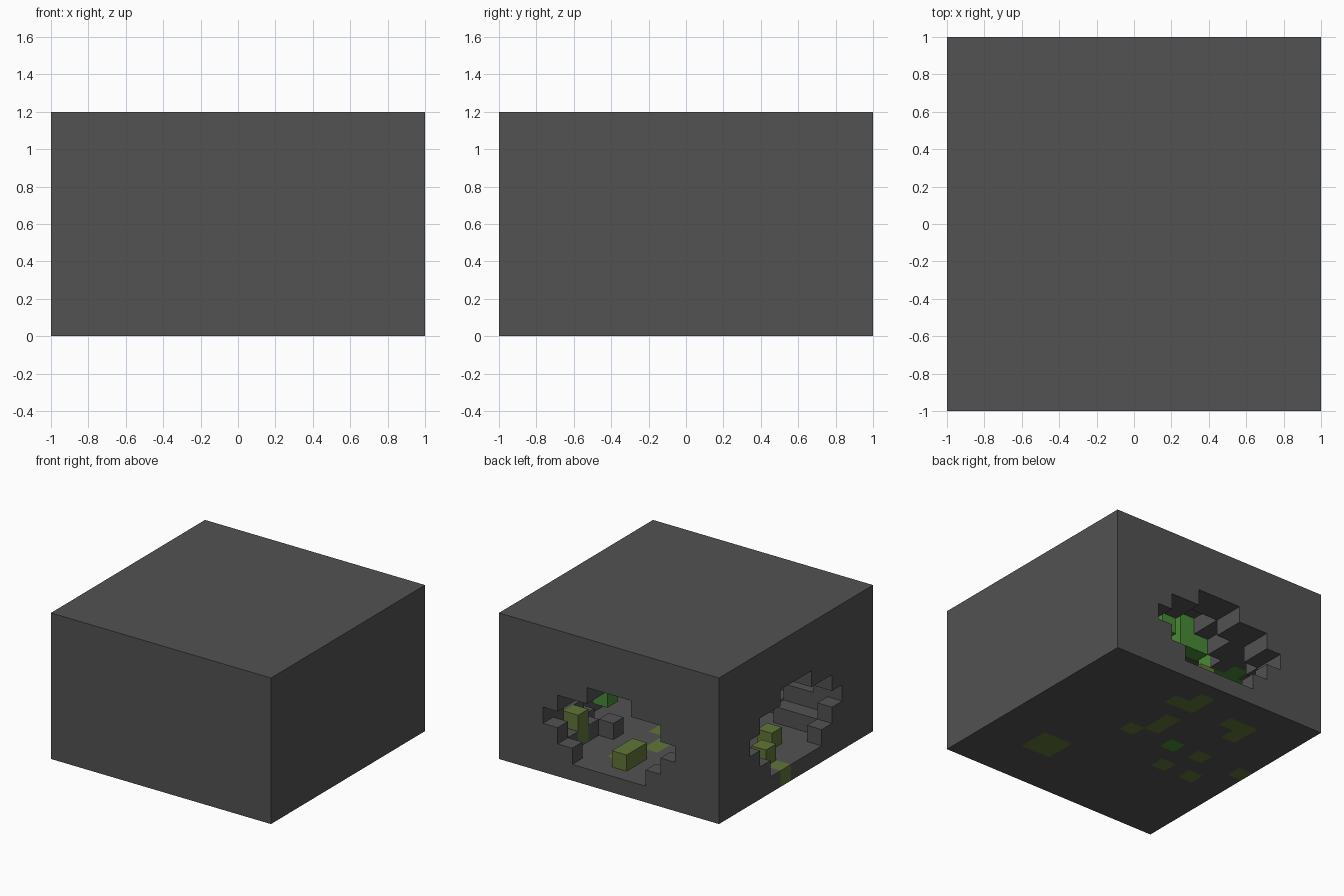
import bpy
import bmesh
from mathutils import Vector

cube = bpy.data.objects.get("Cube")
if cube:
    bpy.data.objects.remove(cube, do_unlink=True)

# Voxel grid: u runs from the left side, v from the back, w from the floor
N, H = 15, 9
S = 2 / N
MID = N / 2


def material(name, rgb):
    mat = bpy.data.materials.new(name)
    mat.use_nodes = True
    mat.diffuse_color = (*rgb, 1)
    bsdf = mat.node_tree.nodes["Principled BSDF"]
    bsdf.inputs["Base Color"].default_value = (*rgb, 1)
    bsdf.inputs["Roughness"].default_value = 0.9
    return mat


stone = material("dark stone grey", (0.084, 0.084, 0.084))
olive = material("olive moss", (0.122, 0.178, 0.039))
green = material("leaf green", (0.065, 0.254, 0.037))

# Half widths of the tunnels and radius of the central room, by layer
TUNNEL = {1: 2.5, 2: 3.5, 3: 4.5, 4: 3.5, 5: 1.5}
ROOM = {1: 5.5, 2: 6, 3: 6, 4: 5.5, 5: 4.5, 6: 3}


def in_tunnel(across, depth, w):
    half = TUNNEL.get(w, 0.5)
    if w == 6 and depth < 2:
        return False
    if depth >= 2 or (depth == 1 and w <= 2):
        half += 1
    return depth < 8 and abs(across + 0.5 - MID) < half


def is_open(u, v, w):
    if w not in ROOM:
        return False
    du, dv = u + 0.5 - MID, v + 0.5 - MID
    if du * du + dv * dv < ROOM[w] ** 2:
        return min(u, v) >= 2 and max(u, v) <= 12
    return in_tunnel(u, v, w) or in_tunnel(v, N - 1 - u, w)


# Plants set in the floor, standing on it, and hanging from the roof
floor_moss = {(u, v, 0) for u, v in [
    (3, 10), (4, 10), (3, 11), (4, 11), (6, 2), (7, 2), (7, 1), (7, 4), (7, 5),
    (6, 6), (10, 2), (11, 2), (11, 3), (11, 6), (10, 8), (12, 8), (14, 6)]}
moss_clumps = {(3, 2, 1), (3, 2, 2), (7, 1, 1), (7, 2, 1), (12, 8, 1), (13, 6, 1)}
floor_leaf = {(9, 6, 0)}
hanging_leaves = {(5, 2, 4), (8, 4, 5), (8, 4, 6), (9, 4, 5), (11, 5, 5),
                  (12, 4, 5), (12, 5, 5), (13, 5, 5)}
loose_stones = {(4, 4, 1), (5, 2, 5)}

plants = floor_moss | moss_clumps | floor_leaf | hanging_leaves
rock = {(u, v, w) for u in range(N) for v in range(N) for w in range(H)
        if not is_open(u, v, w)}
rock = (rock | loose_stones) - plants
solid = rock | plants


def build(name, cells, mat):
    """Make one mesh from the exposed sides of the given cells."""
    bm = bmesh.new()
    for cell in sorted(cells):
        u, v, w = cell
        centre = Vector((1 - (u + 0.5) * S, 1 - (v + 0.5) * S, (w + 0.5) * S))
        for axis in range(3):
            for sign in (-1, 1):
                near = list(cell)
                near[axis] += sign
                if tuple(near) in solid:
                    continue
                n = Vector((0, 0, 0))
                n[axis] = sign if axis == 2 else -sign
                t = Vector((n.z, n.x, n.y))
                b = n.cross(t)
                corners = (t + b, b - t, -t - b, t - b)
                bm.faces.new([bm.verts.new(centre + (n + c) * S / 2) for c in corners])
    bmesh.ops.remove_doubles(bm, verts=bm.verts, dist=S / 100)
    mesh = bpy.data.meshes.new(name)
    bm.to_mesh(mesh)
    bm.free()
    mesh.materials.append(mat)
    obj = bpy.data.objects.new(name, mesh)
    bpy.context.collection.objects.link(obj)


build("cave_rock", rock, stone)
build("floor_moss", floor_moss, olive)
build("moss_clumps", moss_clumps, olive)
build("floor_leaf", floor_leaf, green)
build("hanging_leaves", hanging_leaves, green)
